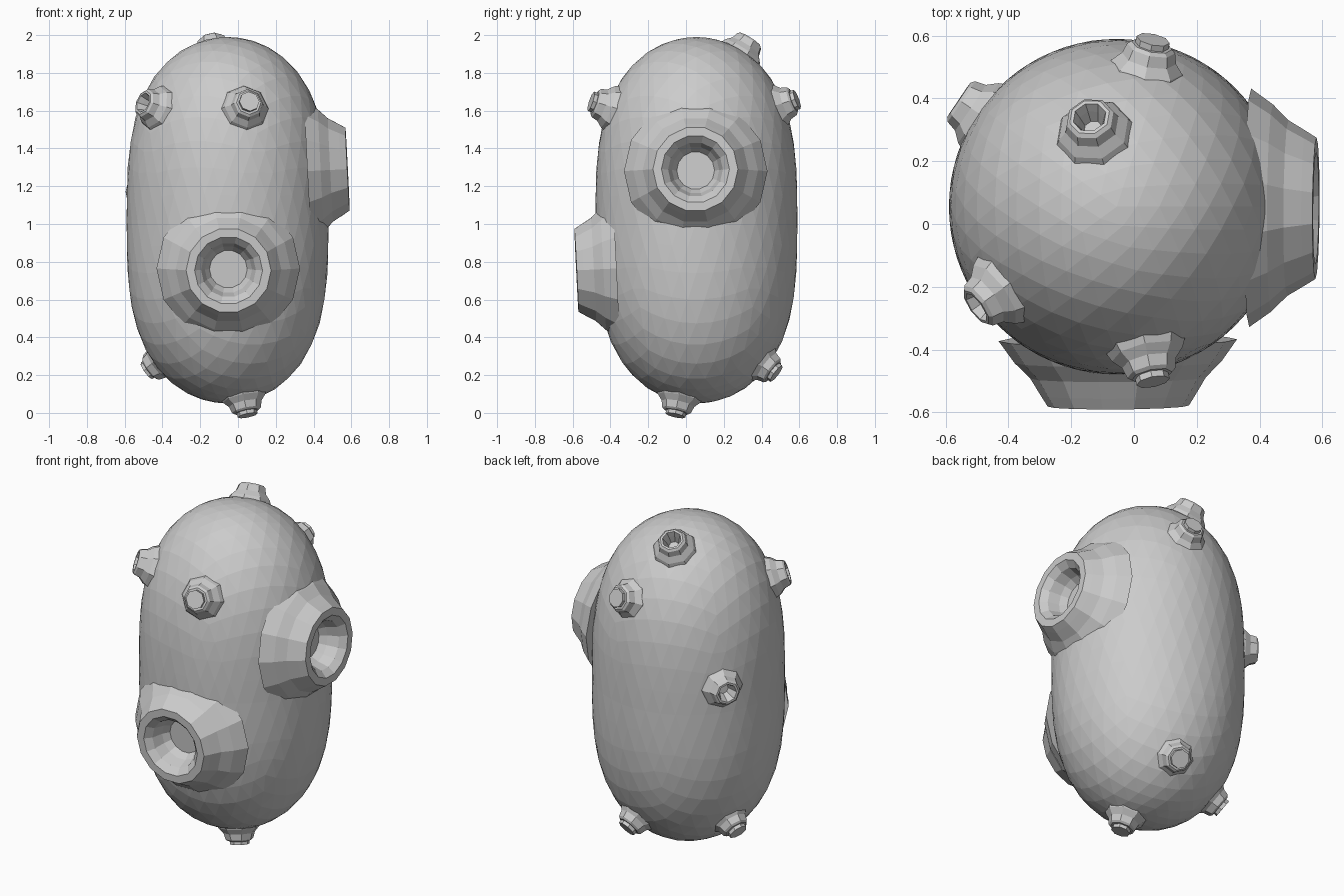
import bpy, bmesh, math
from mathutils import Vector

if "Cube" in bpy.data.objects:
    bpy.data.objects.remove(bpy.data.objects["Cube"])

CX, CY, CZ = -0.055, 0.055, 1.02   # pod centre
R, H, P = 0.535, 0.97, 3.08        # radius, half height, end squareness


def new_object(name, bm):
    bmesh.ops.recalc_face_normals(bm, faces=bm.faces)
    me = bpy.data.meshes.new(name)
    bm.to_mesh(me)
    bm.free()
    ob = bpy.data.objects.new(name, me)
    bpy.context.collection.objects.link(ob)
    return ob


def lathe(name, profile, sides, pos, normal):
    """Closed solid turned around local z, aimed along normal."""
    bm = bmesh.new()
    rings = []
    for r, h in profile:
        rings.append([bm.verts.new((r * math.cos(2 * math.pi * i / sides),
                                    r * math.sin(2 * math.pi * i / sides), h))
                      for i in range(sides)])
    for a, b in zip(rings, rings[1:]):
        for i in range(sides):
            j = (i + 1) % sides
            bm.faces.new((a[i], a[j], b[j], b[i]))
    bm.faces.new(rings[0])
    bm.faces.new(rings[-1])
    rot = normal.to_track_quat('Z', 'Y').to_matrix().to_4x4()
    rot.translation = pos
    bm.transform(rot)
    return new_object(name, bm)


def boolean(target, tool, op):
    tool.hide_render = True
    m = target.modifiers.new(op, 'BOOLEAN')
    m.operation, m.object, m.solver = op, tool, 'EXACT'
    bpy.context.view_layer.objects.active = target
    bpy.ops.object.modifier_apply(modifier=m.name)
    bpy.data.objects.remove(tool)


def surface_normal(p):
    x, y, z = p.x - CX, p.y - CY, p.z - CZ
    gz = P * abs(z / H) ** (P - 1) / H
    return Vector((2 * x / R**2, 2 * y / R**2, math.copysign(gz, z))).normalized()


# faceted pod body: icosphere pushed out to a squared-off capsule
bm = bmesh.new()
bmesh.ops.create_icosphere(bm, subdivisions=4, radius=1)
for v in bm.verts:
    d = Vector((v.co.x * R, v.co.y * R, v.co.z * H))
    lo, hi = 0.5, 2.0
    for _ in range(30):
        t = (lo + hi) / 2
        f = t * t * (d.x**2 + d.y**2) / R**2 + abs(t * d.z / H) ** P
        lo, hi = (t, hi) if f < 1 else (lo, t)
    v.co = d * lo + Vector((CX, CY, CZ))
body = new_object("pod_body", bm)

# big craters and small pores, given by rim centre
big = [(-0.05, -0.57, 0.755), (0.57, 0.05, 1.29)]
small = [(0.055, -0.475, 1.64), (-0.495, -0.26, 1.64), (-0.14, 0.335, 1.968),
         (0.055, 0.56, 1.65), (-0.55, 0.39, 1.17), (-0.46, 0.18, 0.24),
         (0.06, 0.455, 0.225), (0.045, -0.05, 0.015)]

BIG_RIM = [(0.38, -0.2), (0.33, -0.13), (0.28, -0.08), (0.247, -0.025), (0.225, 0.01), (0.1, 0.01)]
BIG_HOLE = [(0.185, 0.03), (0.18, 0.01), (0.145, -0.025), (0.125, -0.09), (0.1, -0.13)]
SMALL_RIM = [(0.14, -0.12), (0.115, -0.065), (0.088, -0.035), (0.078, 0.0), (0.066, 0.01), (0.02, 0.01)]
SMALL_HOLE = [(0.054, 0.03), (0.054, 0.01), (0.043, -0.02), (0.03, -0.06)]

ports = [(p, 14, BIG_RIM, BIG_HOLE) for p in big] + \
        [(p, 8, SMALL_RIM, SMALL_HOLE) for p in small]
for p, sides, rim, hole in ports:
    p = Vector(p)
    n = surface_normal(p)
    boolean(body, lathe("port_rim", rim, sides, p, n), 'UNION')
    boolean(body, lathe("port_hole", hole, sides, p, n), 'DIFFERENCE')

# flat facets
for f in body.data.polygons:
    f.use_smooth = False
